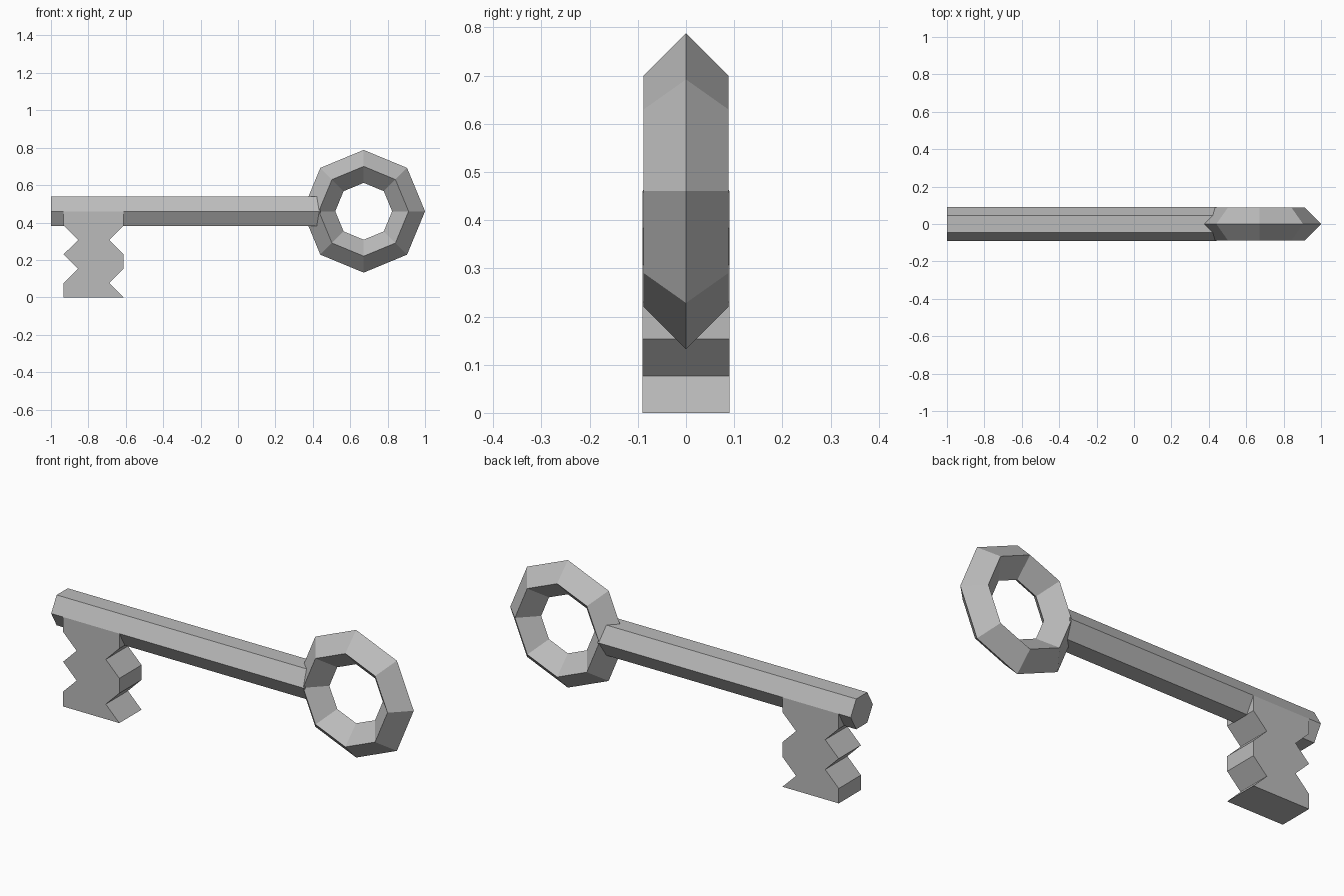
import bpy
import bmesh
from math import pi
from mathutils import Vector, Matrix

cube = bpy.data.objects.get("Cube")
if cube:
    bpy.data.objects.remove(cube, do_unlink=True)

# One plain metal colour
metal = bpy.data.materials.new("grey_metal")
metal.use_nodes = True
GREY = (0.5, 0.5, 0.5, 1)
metal.diffuse_color = GREY
metal.node_tree.nodes["Principled BSDF"].inputs["Base Color"].default_value = GREY

AXIS_Z = 0.46      # height of the shaft axis
HALF = 0.09        # half thickness of the key


def finish(name, bm):
    bmesh.ops.recalc_face_normals(bm, faces=bm.faces)
    mesh = bpy.data.meshes.new(name)
    bm.to_mesh(mesh)
    bm.free()
    mesh.materials.append(metal)
    obj = bpy.data.objects.new(name, mesh)
    bpy.context.collection.objects.link(obj)
    return obj


# Shaft: six-sided bar lying along x, corners pointing to front and back
start, end = -1.0, 0.44
bm = bmesh.new()
place = (Matrix.Translation(((start + end) / 2, 0, AXIS_Z))
         @ Matrix.Rotation(pi / 2, 4, "Z") @ Matrix.Rotation(pi / 2, 4, "X"))
bmesh.ops.create_cone(bm, cap_ends=True, segments=6, radius1=HALF, radius2=HALF,
                      depth=end - start, matrix=place)
# Turn the bar about its own axis so that its flats face up and down
corner = max(bm.verts, key=lambda v: v.co.z)
if corner.co.z - AXIS_Z > HALF * 0.95:
    bmesh.ops.rotate(bm, verts=bm.verts, cent=(0, 0, AXIS_Z),
                     matrix=Matrix.Rotation(pi / 2, 3, "X"))
finish("shaft", bm)

# Bow: diamond section swept round in eight straight steps
centre = Vector((0.672, 0, AXIS_Z))
major, minor = 0.24, 0.088
bm = bmesh.new()
section = [bm.verts.new(centre + Vector((major + dx * minor, dy * minor, 0)))
           for dx, dy in ((1, 0), (0, 1), (-1, 0), (0, -1))]
edges = [bm.edges.new((section[i], section[(i + 1) % 4])) for i in range(4)]
bmesh.ops.spin(bm, geom=section + edges, cent=centre, axis=(0, 1, 0),
               angle=2 * pi, steps=8)
bmesh.ops.remove_doubles(bm, verts=bm.verts, dist=0.001)
finish("bow_ring", bm)

# Bit: notched plate hanging from the shaft, zigzag down both edges
left, right, notch, step = -0.932, -0.612, 0.077, AXIS_Z / 6
right_in = (0, 1, 0, 0, 1, 0, 0)
left_in = (0, 0, 1, 0, 1, 0, 0)
outline = [(right - n * notch, i * step) for i, n in enumerate(right_in)]
outline += [(left + n * notch, i * step) for i, n in enumerate(left_in)][::-1]
bm = bmesh.new()
plate = bm.faces.new([bm.verts.new((x, -HALF, z)) for x, z in outline])
grown = bmesh.ops.extrude_face_region(bm, geom=[plate])["geom"]
bmesh.ops.translate(bm, vec=(0, 2 * HALF, 0),
                    verts=[g for g in grown if isinstance(g, bmesh.types.BMVert)])
finish("bit", bm)
